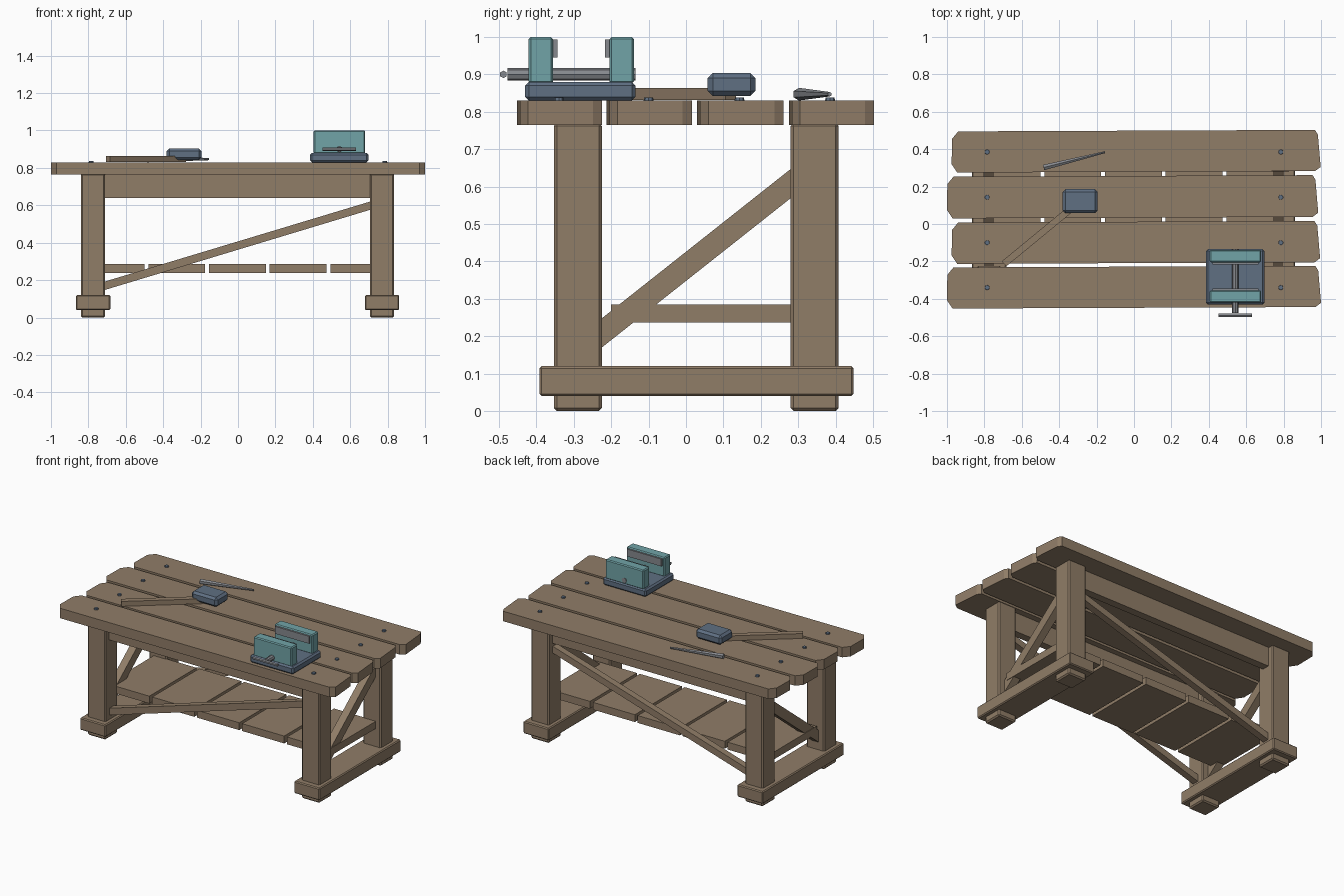
import bpy, bmesh, math
from mathutils import Vector

if "Cube" in bpy.data.objects:
    bpy.data.objects.remove(bpy.data.objects["Cube"])


def material(name, rgb):
    m = bpy.data.materials.new(name)
    m.diffuse_color = (*rgb, 1)
    m.use_nodes = True
    m.node_tree.nodes["Principled BSDF"].inputs["Base Color"].default_value = m.diffuse_color
    return m


WOOD = material("brown wood", (0.28, 0.205, 0.137))
SLATE = material("slate blue iron", (0.115, 0.16, 0.225))
TEAL = material("teal paint", (0.165, 0.37, 0.39))
STEEL = material("grey steel", (0.24, 0.25, 0.27))


def finish(name, bm, mat, bevel=0.0):
    bmesh.ops.recalc_face_normals(bm, faces=bm.faces)
    me = bpy.data.meshes.new(name)
    if bevel:
        bmesh.ops.bevel(bm, geom=bm.edges[:], offset=bevel, segments=1, affect='EDGES')
    bm.to_mesh(me)
    bm.free()
    me.materials.append(mat)
    ob = bpy.data.objects.new(name, me)
    bpy.context.collection.objects.link(ob)
    return ob


def box(name, xr, yr, zr, mat, bevel=0.0):
    bm = bmesh.new()
    bmesh.ops.create_cube(bm, size=1)
    for v in bm.verts:
        v.co = [r[0] + (c + 0.5) * (r[1] - r[0]) for c, r in zip(v.co, (xr, yr, zr))]
    return finish(name, bm, mat, bevel)


def prism(name, pts, push, mat, bevel=0.0):
    """Extrude a flat outline along the vector push."""
    bm = bmesh.new()
    f = bm.faces.new([bm.verts.new(p) for p in pts])
    r = bmesh.ops.extrude_face_region(bm, geom=[f])
    bmesh.ops.translate(bm, verts=[v for v in r['geom'] if isinstance(v, bmesh.types.BMVert)], vec=push)
    return finish(name, bm, mat, bevel)


def rod(name, a, b, r1, r2, sides, mat):
    a, b = Vector(a), Vector(b)
    bm = bmesh.new()
    bmesh.ops.create_cone(bm, cap_ends=True, segments=sides, radius1=r1, radius2=r2, depth=(b - a).length)
    ob = finish(name, bm, mat)
    ob.location = (a + b) / 2
    ob.rotation_mode = 'QUATERNION'
    ob.rotation_quaternion = (b - a).to_track_quat('Z', 'Y')
    return ob


# Top planks with cut corners and slightly skewed ends
planks = [(-1.0, 1.0, -0.452, -0.232), (-0.975, 0.995, -0.213, 0.008),
          (-1.0, 0.985, 0.03, 0.253), (-0.975, 0.998, 0.275, 0.495)]
for i, (x0, x1, y0, y1) in enumerate(planks):
    s = 0.008   # slight drift across the length
    outline = [(x0 + .03, y0), (x1 - .03, y0 + s), (x1, y0 + .022 + s), (x1 - .015, y1 - .025 + s),
               (x1 - .03, y1 + s), (x0 + .035, y1), (x0 + .002, y1 - .04), (x0, y0 + .045)]
    prism(f"top_plank_{i+1}", [(x, y, 0.765) for x, y in outline], (0, 0, 0.065), WOOD)
    # Bolt heads
    for x in (-0.785, 0.785):
        yb = (-0.34, -0.1, 0.143, 0.385)[i]
        rod("bolt_head", (x, yb, 0.825), (x, yb, 0.838), 0.014, 0.012, 8, SLATE)

# Legs, feet and side braces
for side, xc in (("left", -0.775), ("right", 0.77)):
    for end, y0, y1 in (("front", -0.353, -0.225), ("back", 0.28, 0.408)):
        box(f"{end}_{side}_leg", (xc - .065, xc + .065), (y0, y1), (0, 0.77), WOOD, 0.008)
    box(f"{side}_foot", (xc - .092, xc + .092), (-0.392, 0.448), (0.04, 0.12), WOOD, 0.006)
    prism(f"{side}_brace", [(xc - .025, -0.235, 0.162), (xc - .025, 0.29, 0.577),
                            (xc - .025, 0.29, 0.655), (xc - .025, -0.235, 0.24)], (0.05, 0, 0), WOOD)

# Long aprons and diagonal braces, front and back
for end, yc in (("front", -0.29), ("back", 0.345)):
    box(f"{end}_apron", (-0.73, 0.73), (yc - .025, yc + .025), (0.64, 0.768), WOOD)
    prism(f"{end}_brace", [(-0.73, yc - .022, 0.142), (0.73, yc - .022, 0.583),
                           (0.73, yc - .022, 0.627), (-0.73, yc - .022, 0.187)], (0, 0.044, 0), WOOD)

# Shelf boards
for i in range(5):
    x = (i - 2) * 0.3245 - 0.003
    box(f"shelf_board_{i+1}", (x - .152, x + .152), (-0.2, 0.285), (0.237, 0.285), WOOD)

# Vise
box("vise_base", (0.385, 0.698), (-0.43, -0.135), (0.83, 0.88), SLATE, 0.01)
box("vise_front_jaw", (0.405, 0.68), (-0.421, -0.355), (0.875, 1.0), TEAL, 0.006)
box("vise_back_jaw", (0.405, 0.68), (-0.205, -0.139), (0.875, 1.0), TEAL, 0.006)
box("vise_front_jaw_plate", (0.42, 0.665), (-0.358, -0.344), (0.945, 0.993), STEEL)
box("vise_back_jaw_plate", (0.42, 0.665), (-0.217, -0.203), (0.945, 0.993), STEEL)
rod("vise_screw", (0.542, -0.477, 0.9), (0.542, -0.135, 0.9), 0.017, 0.017, 8, STEEL)
rod("vise_handle", (0.453, -0.488, 0.9), (0.63, -0.488, 0.9), 0.01, 0.01, 6, STEEL)

# Mallet
a, b = Vector((-0.695, -0.213, 0.832)), Vector((-0.29, 0.12, 0.832))
d = (b - a).normalized()
n = Vector((-d.y, d.x, 0)) * 0.018
prism("mallet_handle", [a - n, b - n, b + n, a + n], (0, 0, 0.032), WOOD)
box("mallet_head", (-0.381, -0.195), (0.058, 0.186), (0.842, 0.904), SLATE, 0.014)

# Tapered punch
rod("punch", (-0.483, 0.302, 0.847), (-0.155, 0.384, 0.847), 0.017, 0.006, 6, STEEL)
